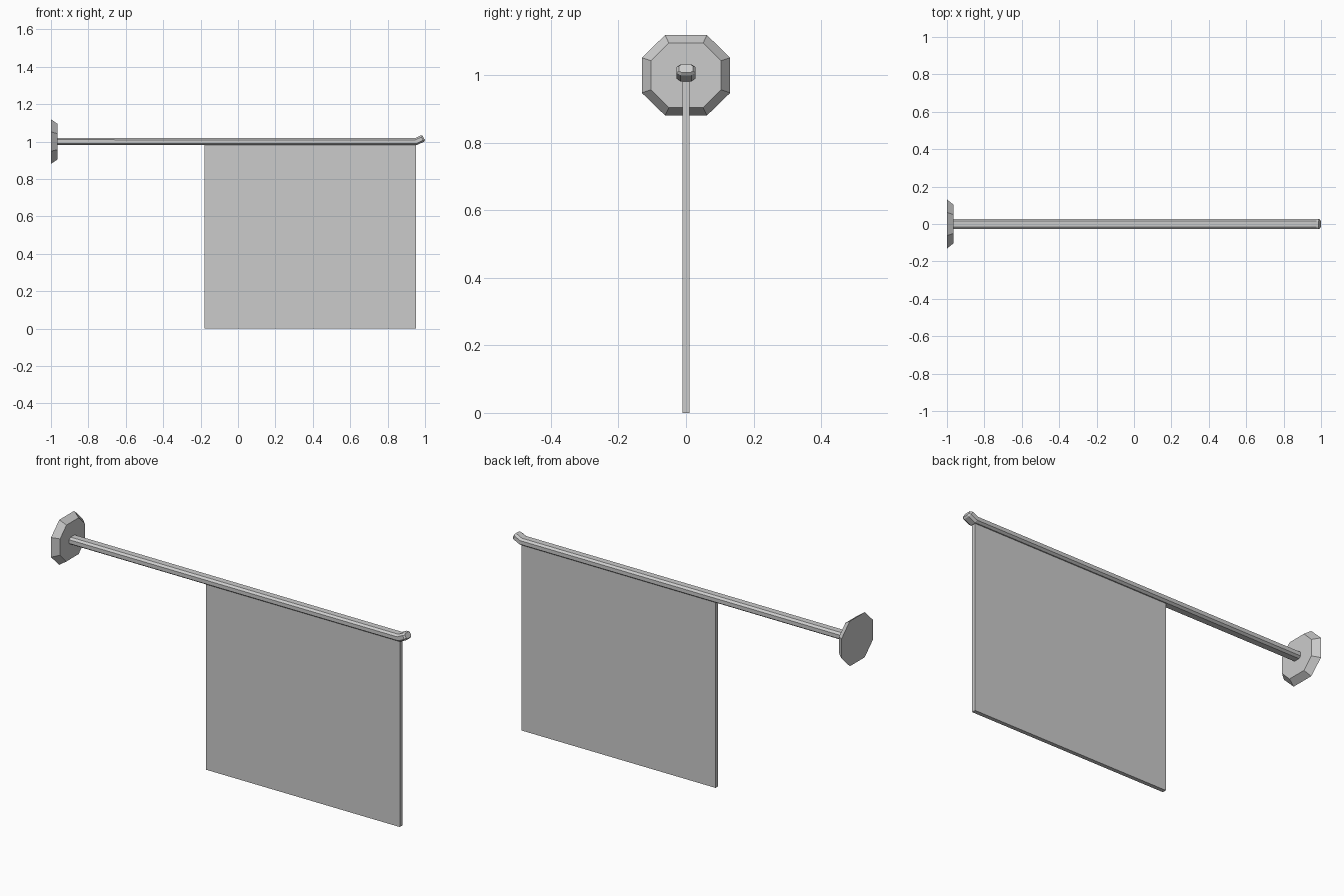
import bpy, bmesh
from math import sin, cos, radians

if "Cube" in bpy.data.objects:
    bpy.data.objects.remove(bpy.data.objects["Cube"])


def octagon(hy, hz, cy, cz):
    """Stretched octagon with flats on top and sides, as (y, z) pairs."""
    return [(hy, -cz), (hy, cz), (cy, hz), (-cy, hz),
            (-hy, cz), (-hy, -cz), (-cy, -hz), (cy, -hz)]


def loft(name, rings):
    """Skin a list of (x, z, tilt in degrees, section) rings and cap both ends."""
    bm = bmesh.new()
    loops = []
    for x, z, tilt, section in rings:
        t = radians(tilt)
        loops.append([bm.verts.new((x - v * sin(t), y, z + v * cos(t)))
                      for y, v in section])
    for a, b in zip(loops, loops[1:]):
        n = len(a)
        for i in range(n):
            j = (i + 1) % n
            bm.faces.new((a[i], a[j], b[j], b[i]))
    bm.faces.new(loops[0][::-1])
    bm.faces.new(loops[-1])
    bmesh.ops.recalc_face_normals(bm, faces=bm.faces)
    mesh = bpy.data.meshes.new(name)
    bm.to_mesh(mesh)
    bm.free()
    obj = bpy.data.objects.new(name, mesh)
    bpy.context.collection.objects.link(obj)
    return obj


# Wall plate: octagon tapering towards the pole
loft("wall_plate", [
    (-1.0, 1.0, 0, octagon(0.131, 0.119, 0.062, 0.052)),
    (-0.966, 1.0, 0, octagon(0.104, 0.096, 0.051, 0.043)),
])

# Pole: long flattened octagonal bar with an upturned, chamfered tip
bar = octagon(0.028, 0.019, 0.016, 0.01)
cap = octagon(0.021, 0.014, 0.013, 0.008)
loft("pole", [
    (-0.968, 1.0, 0, bar),
    (0.952, 1.0, 15, bar),
    (0.985, 1.016, 30, bar),
    (0.993, 1.020, 30, cap),
])

# Banner: thin flat panel hanging under the pole
bpy.ops.mesh.primitive_cube_add(size=1, location=(0.386, 0, 0.4925))
banner = bpy.context.object
banner.name = "banner"
banner.scale = (1.132, 0.021, 0.985)
